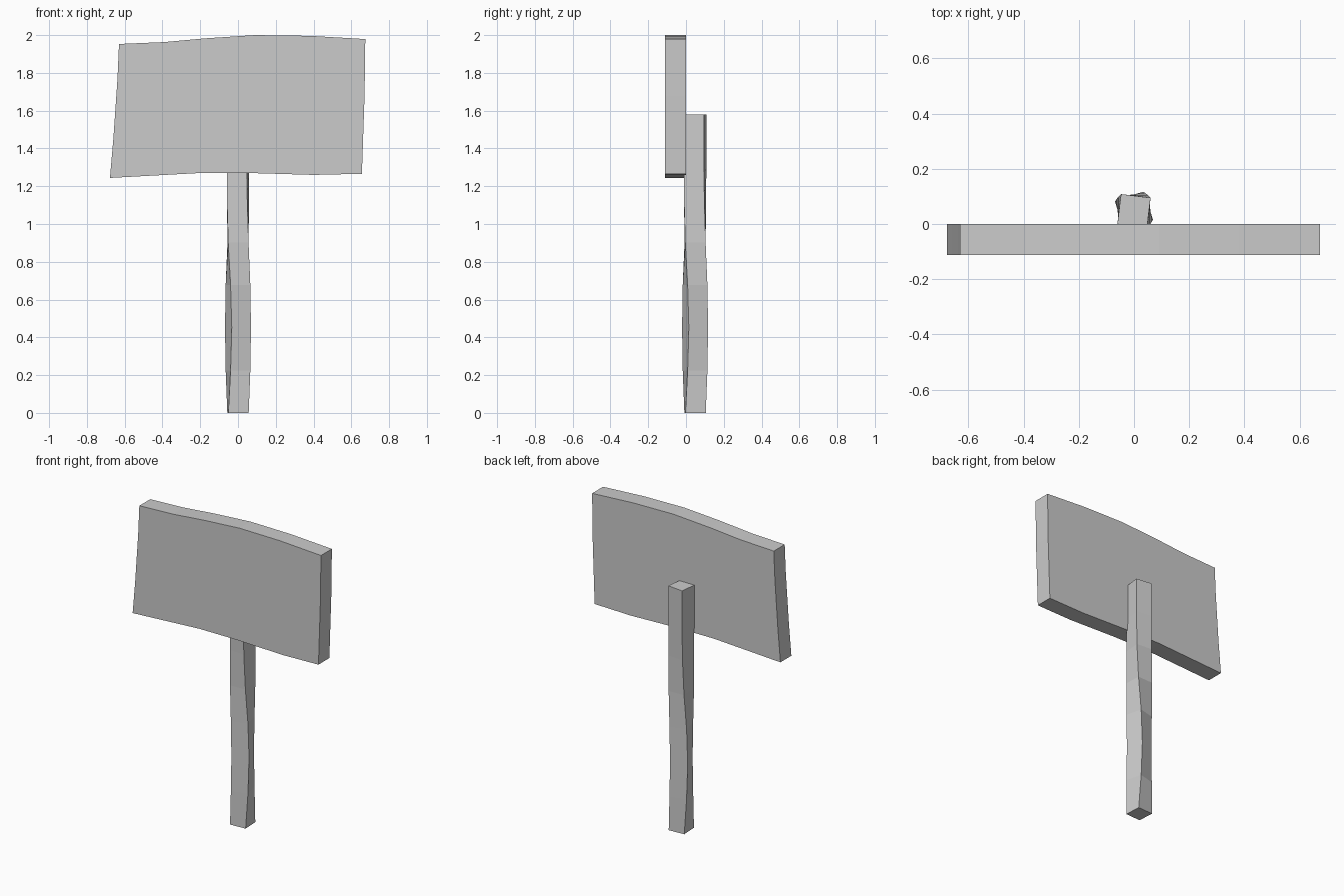
import bpy, bmesh
from math import sin, cos, radians, pi

if "Cube" in bpy.data.objects:
    bpy.data.objects.remove(bpy.data.objects["Cube"])


def loft(name, rings):
    """Join equal-length rings of points into a closed solid."""
    bm = bmesh.new()
    loops = [[bm.verts.new(p) for p in ring] for ring in rings]
    n = len(loops[0])
    for a, b in zip(loops, loops[1:]):
        for i in range(n):
            j = (i + 1) % n
            bm.faces.new((a[i], a[j], b[j], b[i]))
    bm.faces.new(loops[0][::-1])
    bm.faces.new(loops[-1])
    bmesh.ops.recalc_face_normals(bm, faces=bm.faces)
    mesh = bpy.data.meshes.new(name)
    bm.to_mesh(mesh)
    bm.free()
    obj = bpy.data.objects.new(name, mesh)
    bpy.context.collection.objects.link(obj)
    return obj


# Sign board: wobbly outline in x/z, given thickness along y
outline = [(-0.63, 1.953), (-0.39, 1.963), (-0.17, 1.983), (0.09, 2.0),
           (0.38, 1.996), (0.674, 1.979), (0.67, 1.68), (0.656, 1.266),
           (0.40, 1.26), (0.06, 1.27), (-0.2, 1.27), (-0.678, 1.244),
           (-0.66, 1.45), (-0.638, 1.77)]
loft("sign_board", [[(x, y, z) for x, z in outline] for y in (-0.112, 0.0)])

# Post: square section that twists slightly along its height
twist = [3, 14, 19.4, 14, 2, -5, -7, -7]
height, radius = 1.58, 0.0762
rings = []
for k, deg in enumerate(twist):
    z = height * k / (len(twist) - 1)
    angles = [pi / 4 + radians(deg) + i * pi / 2 for i in range(4)]
    rings.append([(radius * cos(a), 0.048 + radius * sin(a), z) for a in angles])
loft("post", rings)
